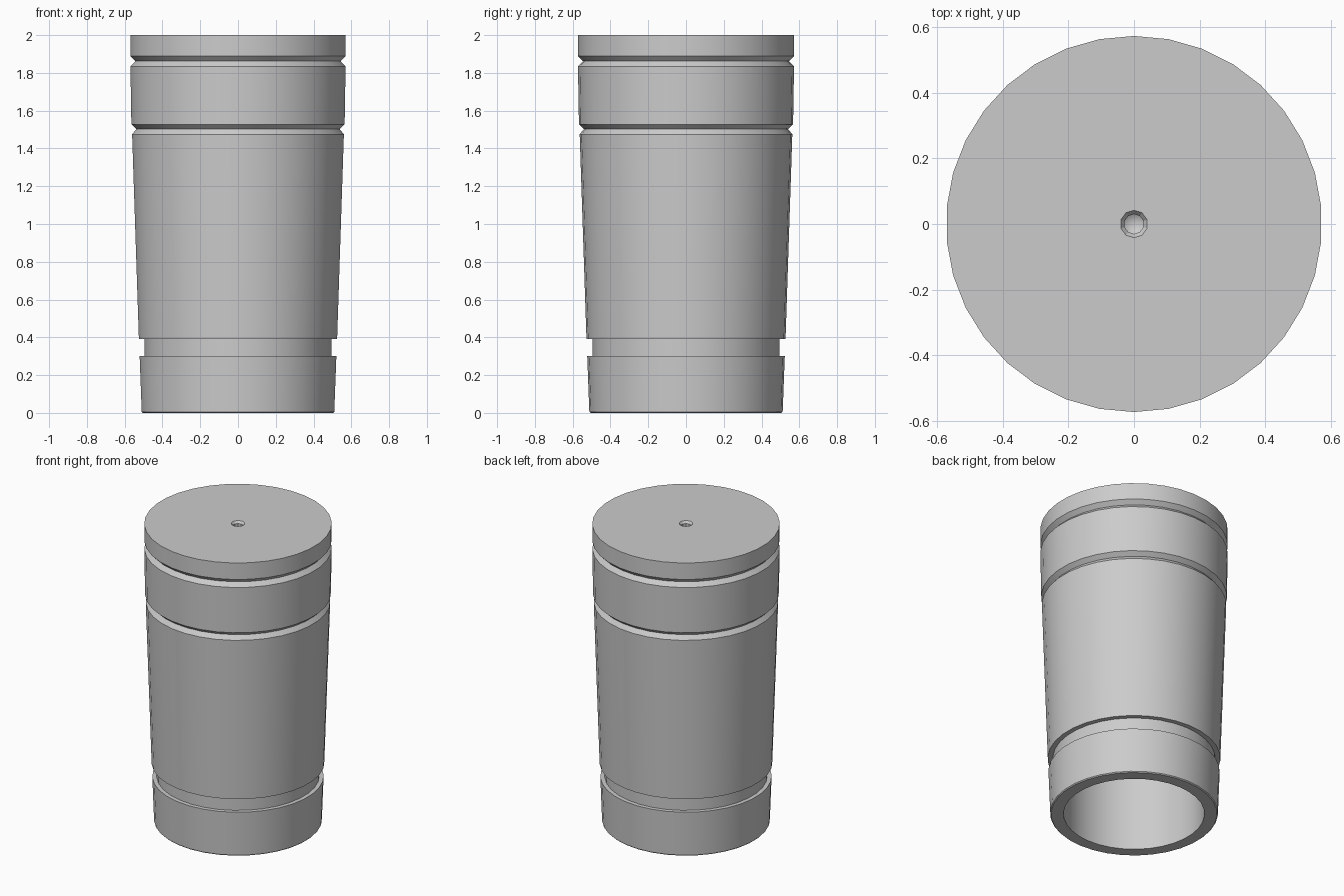
import bpy
import bmesh
import math

if "Cube" in bpy.data.objects:
    bpy.data.objects.remove(bpy.data.objects["Cube"], do_unlink=True)

BODY_SIDES = 34
HOLE_SIDES = 10

metal = bpy.data.materials.new("plain grey")
metal.use_nodes = True
grey = (0.6, 0.6, 0.6, 1.0)
metal.diffuse_color = grey
metal.node_tree.nodes["Principled BSDF"].inputs["Base Color"].default_value = grey


def lathe(bm, profile, sides):
    """Sweep (radius, height) points round z and return the rings of vertices."""
    rings = []
    for radius, height in profile:
        ring = []
        for i in range(sides):
            a = math.pi / 2 + math.tau * i / sides
            ring.append(bm.verts.new((radius * math.cos(a), radius * math.sin(a), height)))
        rings.append(ring)
    for low, high in zip(rings, rings[1:]):
        for i in range(sides):
            j = (i + 1) % sides
            bm.faces.new((low[i], low[j], high[j], high[i]))
    return rings


def loop_edges(bm, ring):
    return [bm.edges.get((v, ring[(i + 1) % len(ring)])) for i, v in enumerate(ring)]


bm = bmesh.new()

# Tapered wall, from the cavity roof down to the open end and up the grooved outside
wall = [
    (0.43, 1.72), (0.43, 0.0),
    (0.506, 0.0), (0.512, 0.006), (0.523, 0.3),     # foot band
    (0.496, 0.3), (0.496, 0.39),                    # square groove
    (0.527, 0.39), (0.563, 1.475),                  # long body
    (0.54, 1.503), (0.567, 1.528),                  # lower V groove
    (0.572, 1.835), (0.546, 1.862), (0.572, 1.889), # upper V groove
    (0.572, 2.0),
]
rings = lathe(bm, wall, BODY_SIDES)
bm.faces.new(rings[0])

# Countersunk blind hole with a conical bottom
hole = lathe(bm, [(0.042, 2.0), (0.03, 1.985), (0.03, 1.9)], HOLE_SIDES)
tip = bm.verts.new((0, 0, 1.88))
for i, v in enumerate(hole[-1]):
    bm.faces.new((v, hole[-1][(i + 1) % HOLE_SIDES], tip))

# Flat top between the rim and the hole
bmesh.ops.triangle_fill(bm, use_beauty=True,
                        edges=loop_edges(bm, rings[-1]) + loop_edges(bm, hole[0]))
bmesh.ops.recalc_face_normals(bm, faces=bm.faces[:])

mesh = bpy.data.meshes.new("grooved_sleeve")
bm.to_mesh(mesh)
bm.free()
mesh.materials.append(metal)
sleeve = bpy.data.objects.new("grooved_sleeve", mesh)
bpy.context.collection.objects.link(sleeve)

bpy.ops.object.select_all(action="DESELECT")
sleeve.select_set(True)
bpy.context.view_layer.objects.active = sleeve
bpy.ops.object.shade_smooth_by_angle(angle=math.radians(25))
